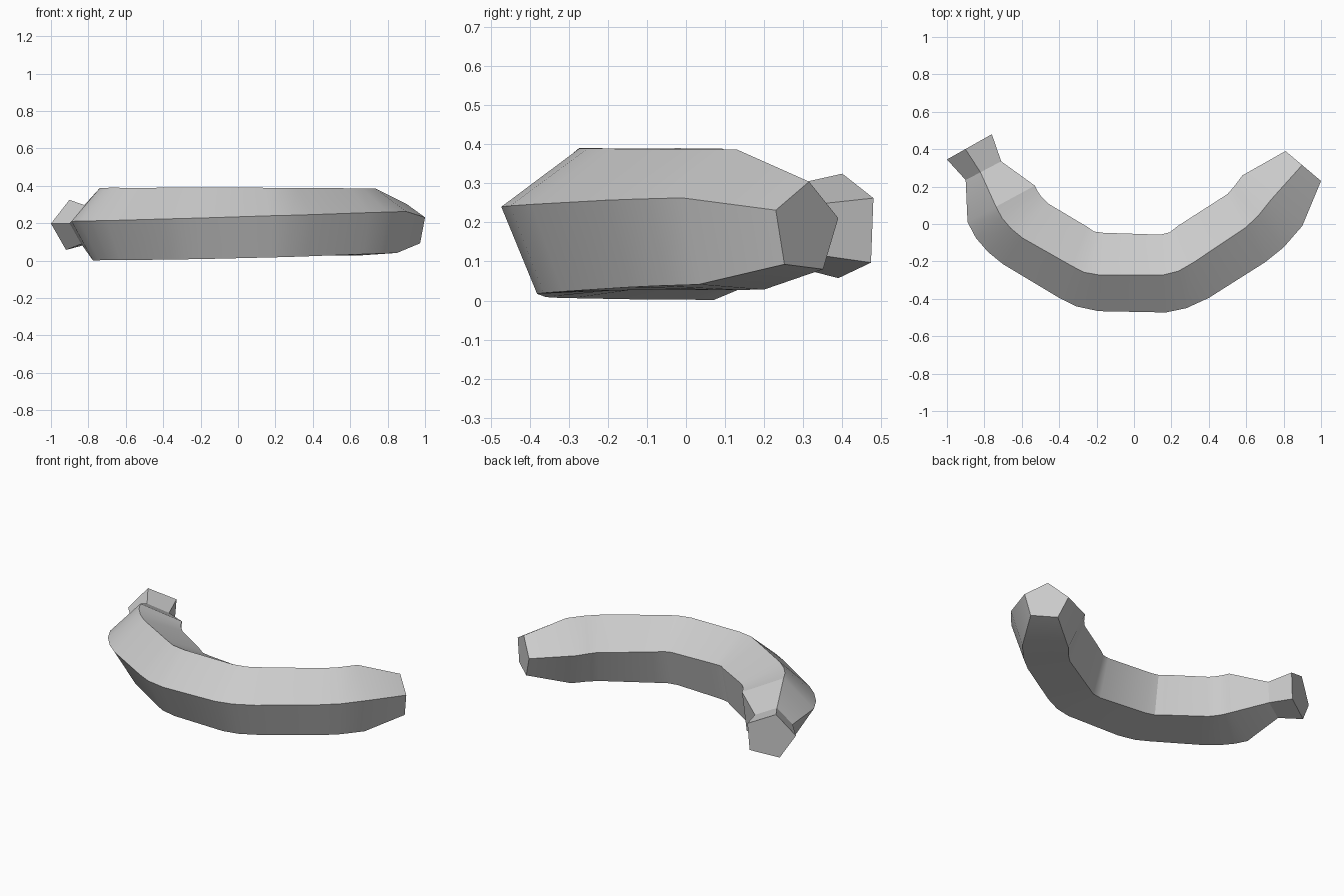
import bpy, bmesh
from math import sin, cos, radians
from mathutils import Vector

# Five-sided sections along the fruit, from stem to tip:
# outer corner x, y, inner corner x, y (seen from above), vertical radius, centre height
RINGS = [
    (-1.00, 0.345, -0.76, 0.48, 0.141, 0.188),
    (-0.90, 0.235, -0.71, 0.335, 0.110, 0.190),
    (-0.89, 0.01, -0.53, 0.205, 0.205, 0.189),
    (-0.845, -0.075, -0.515, 0.175, 0.205, 0.189),
    (-0.78, -0.15, -0.495, 0.145, 0.205, 0.189),
    (-0.70, -0.215, -0.46, 0.11, 0.205, 0.188),
    (-0.40, -0.395, -0.25, -0.015, 0.205, 0.187),
    (-0.31, -0.44, -0.215, -0.04, 0.205, 0.187),
    (-0.19, -0.466, -0.165, -0.047, 0.205, 0.187),
    (0.17, -0.473, 0.14, -0.057, 0.203, 0.187),
    (0.28, -0.45, 0.19, -0.045, 0.202, 0.187),
    (0.40, -0.395, 0.235, -0.01, 0.201, 0.188),
    (0.70, -0.205, 0.50, 0.16, 0.197, 0.190),
    (0.80, -0.125, 0.535, 0.20, 0.196, 0.191),
    (0.90, -0.01, 0.58, 0.26, 0.195, 0.192),
    (1.00, 0.23, 0.81, 0.39, 0.121, 0.184),
]


def section(bm, ox, oy, ix, iy, rz, zc):
    """Pentagon standing between the outer and inner corner, gently twisted along x."""
    outer, inner = Vector((ox, oy, 0)), Vector((ix, iy, 0))
    twist = 4.5 - 10.6 * (ox + ix) / 2
    angles = [radians(a + twist) for a in (162, 90, 18, -54, -126)]
    u0, u1 = cos(angles[0]), cos(angles[2])
    ring = []
    for a in angles:
        p = outer.lerp(inner, (cos(a) - u0) / (u1 - u0))
        p.z = zc + rz * sin(a)
        ring.append(bm.verts.new(p))
    return ring


# Banana: skin bridged between sections, closed at stem and tip
bm = bmesh.new()
rings = [section(bm, *r) for r in RINGS]
for a, b in zip(rings, rings[1:]):
    for i in range(5):
        j = (i + 1) % 5
        bm.faces.new((a[i], a[j], b[j], b[i]))
bm.faces.new(rings[0])
bm.faces.new(rings[-1])
bmesh.ops.recalc_face_normals(bm, faces=bm.faces)
mesh = bpy.data.meshes.new("banana")
bm.to_mesh(mesh)
bm.free()
banana = bpy.data.objects.new("banana", mesh)
bpy.context.collection.objects.link(banana)

# Smooth along the bends, crisp along the ridges
bpy.context.view_layer.objects.active = banana
banana.select_set(True)
bpy.ops.object.shade_smooth_by_angle(angle=radians(22))
